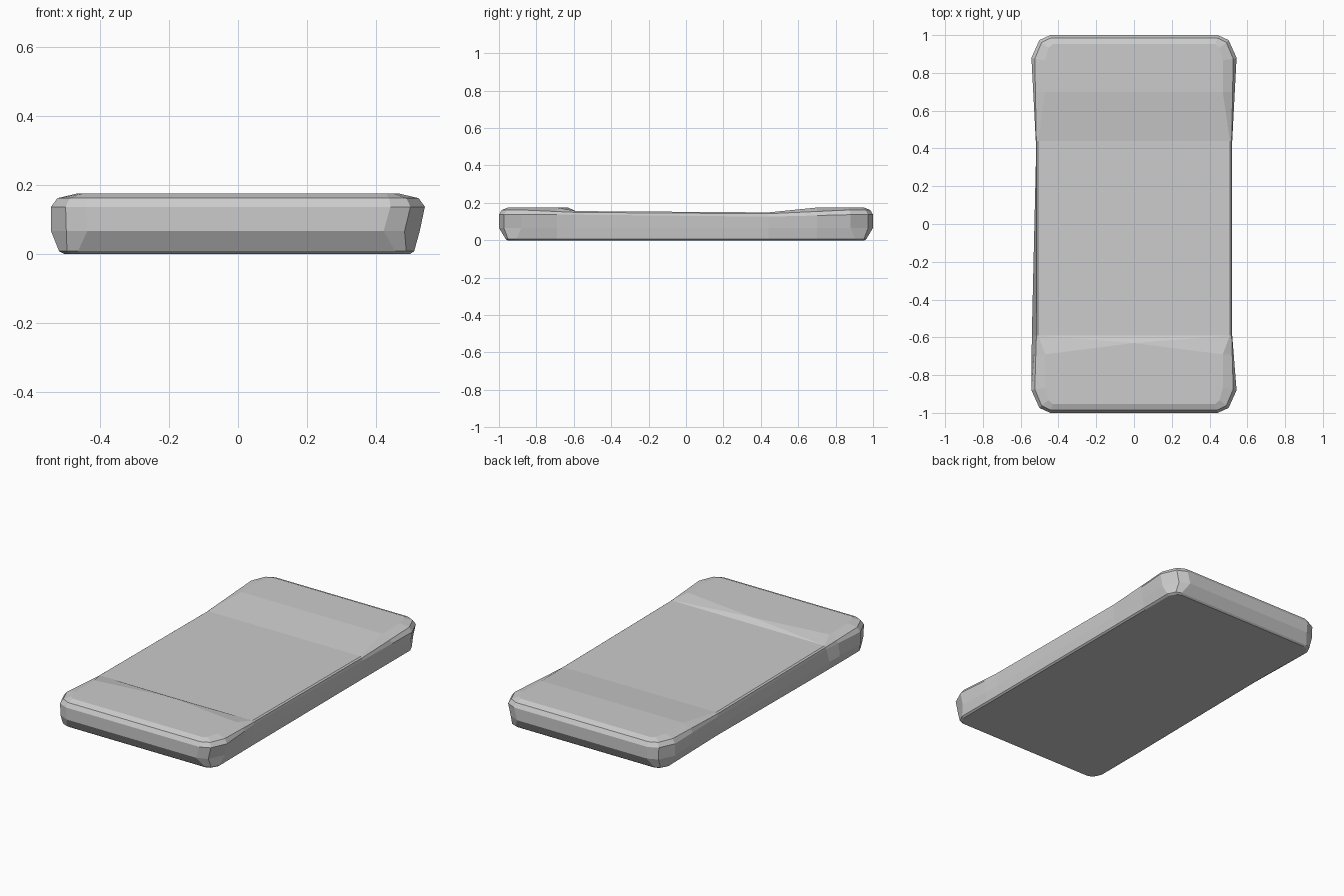
import bpy, bmesh

if "Cube" in bpy.data.objects:
    bpy.data.objects.remove(bpy.data.objects["Cube"])

# Levels from bottom to top:
# half width right, half width left, half length, z, corner inset x, corner inset y,
# front waist x right, left, rear waist x (both), front waist z, rear waist z
LEVELS = [
    (.500, .505, .955, .000, .050, .050, .500, .505, .500, .000, .000),
    (.512, .520, .965, .008, .055, .060, .510, .520, .510, .008, .008),
    (.528, .543, 1.00, .066, .105, .120, .515, .541, .517, .066, .066),
    (.543, .543, 1.00, .137, .100, .120, .520, .520, .520, .137, .126),
    (.525, .525, .985, .162, .085, .110, .517, .517, .517, .149, .142),
    (.470, .470, .952, .175, .040, .085, .508, .508, .508, .156, .149),
]
FRONT_WAIST, REAR_WAIST = -.59, .44
FRONT_RAMP, REAR_RAMP = -.69, .70


def mix(a, b, t):
    return tuple(p + (q - p) * t for p, q in zip(a, b))


def half_outline(level, side, is_top):
    """Points down one long side, front centre to rear centre."""
    xr, xl, y, z, ix, iy, fr, fl, rw, zf, zr = level
    x, fw = (xr, fr) if side > 0 else (xl, fl)
    corner = [(x - ix, y), (x - ix * .42, y - iy * .22), (x, y - iy)]
    front = [(cx, -cy, z) for cx, cy in corner]
    rear = [(cx, cy, z) for cx, cy in reversed(corner)]
    w1, w2 = (fw, FRONT_WAIST, zf), (rw, REAR_WAIST, zr)

    def station(end, waist, ypos):
        p = mix(end, waist, (ypos - end[1]) / (waist[1] - end[1]))
        return (end[0], ypos, z) if is_top else p

    pts = front + [station(front[2], w1, FRONT_RAMP), w1, w2,
                   station(rear[0], w2, REAR_RAMP)] + rear
    return [(side * px, py, pz) for px, py, pz in pts]


bm = bmesh.new()
rings = []
for level in LEVELS:
    top = level is LEVELS[-1]
    rings.append([[bm.verts.new(p) for p in half_outline(level, s, top)] for s in (1, -1)])

# Side walls
loops = [r + l[::-1] for r, l in rings]
for a, b in zip(loops, loops[1:]):
    n = len(a)
    for i in range(n):
        j = (i + 1) % n
        bm.faces.new((a[i], a[j], b[j], b[i]))

# Flat underside
R, L = rings[0]
for i in range(len(R) - 1):
    bm.faces.new((R[i], L[i], L[i + 1], R[i + 1]))

# Top: raised ends, ramps and the sunken middle
R, L = rings[-1]
peak = bm.verts.new((0, -.63, .175))
bm.faces.new(R[:4] + [peak] + L[3::-1])
bm.faces.new((R[3], R[4], peak))
bm.faces.new((R[4], L[4], peak))
bm.faces.new((L[4], L[3], peak))
for i in (4, 5):
    bm.faces.new((R[i], R[i + 1], L[i + 1], L[i]))
bm.faces.new(R[6:] + L[:5:-1])

bmesh.ops.recalc_face_normals(bm, faces=bm.faces)
mesh = bpy.data.meshes.new("slab_body")
bm.to_mesh(mesh)
bm.free()
body = bpy.data.objects.new("slab_body", mesh)
bpy.context.collection.objects.link(body)
